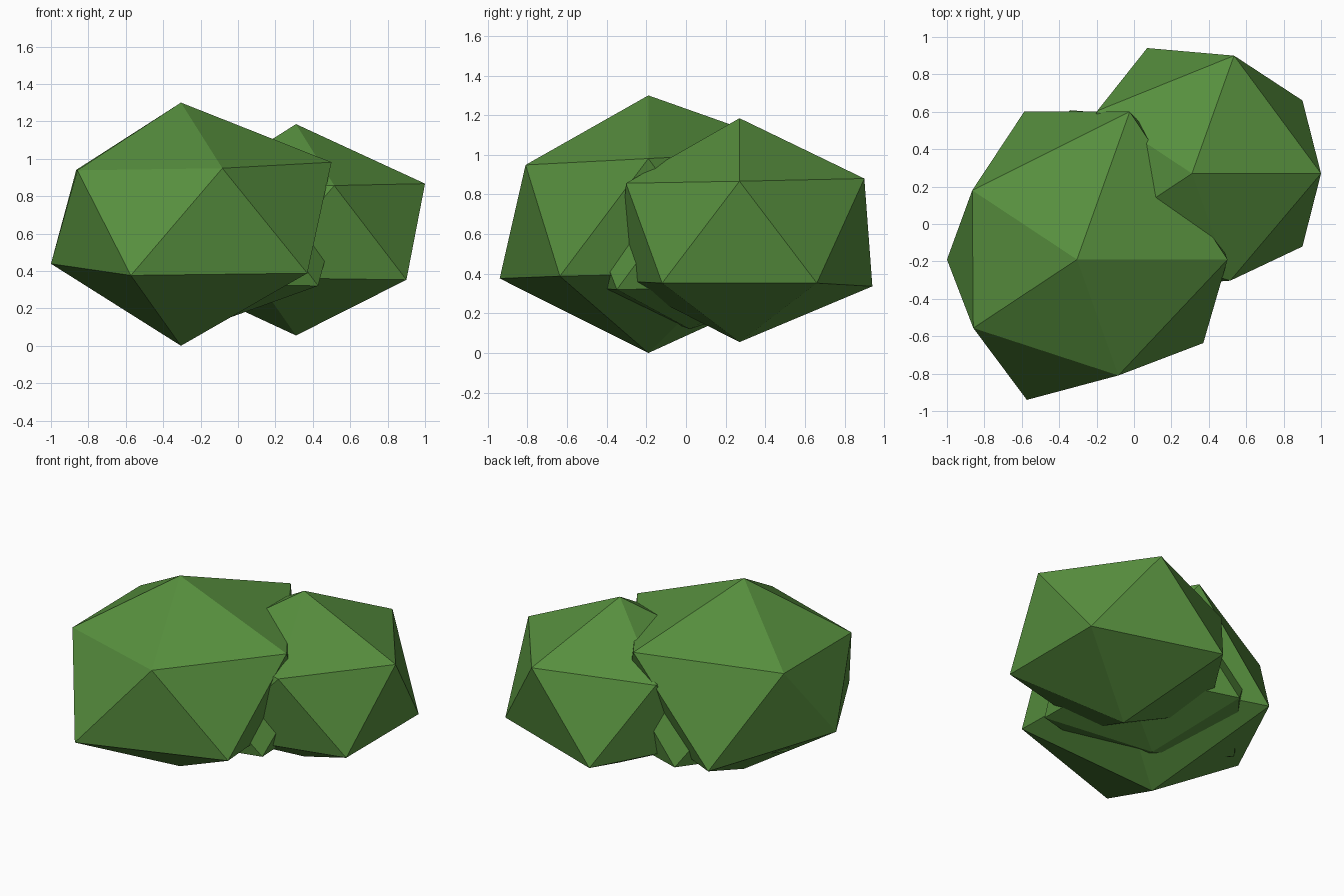
import bpy, bmesh, math

if "Cube" in bpy.data.objects:
    bpy.data.objects.remove(bpy.data.objects["Cube"])

leaf = bpy.data.materials.new("leaf green")
leaf.diffuse_color = (0.095, 0.275, 0.048, 1.0)
leaf.use_nodes = True
leaf.node_tree.nodes["Principled BSDF"].inputs["Base Color"].default_value = leaf.diffuse_color

Y_SQUASH = 0.91   # every clump is slightly narrower front to back
RISE = 0.362      # ring height relative to ring radius


def clump(name, x, y, z, top, bottom, upper, lower):
    """Uneven 20-sided leaf clump: two five-point rings and two poles."""
    bm = bmesh.new()

    def ring(radii, offset, sign):
        pts = []
        for i, r in enumerate(radii):
            a = math.radians(72 * i + offset)
            pts.append(bm.verts.new((x + r * math.cos(a),
                                     y + r * math.sin(a) * Y_SQUASH,
                                     z + sign * r * RISE)))
        return pts

    u, l = ring(upper, 0, 1), ring(lower, 36, -1)
    t, b = bm.verts.new((x, y, top)), bm.verts.new((x, y, bottom))
    for i in range(5):
        j = (i + 1) % 5
        bm.faces.new((t, u[i], u[j]))
        bm.faces.new((u[i], l[i], u[j]))
        bm.faces.new((l[i], l[j], u[j]))
        bm.faces.new((b, l[j], l[i]))
    bmesh.ops.recalc_face_normals(bm, faces=bm.faces)
    me = bpy.data.meshes.new(name)
    bm.to_mesh(me)
    bm.free()
    me.materials.append(leaf)
    ob = bpy.data.objects.new(name, me)
    bpy.context.collection.objects.link(ob)
    return ob


# Large clump at front left
clump("large_leaf_clump", -0.305, -0.19, 0.69, 1.30, 0.0,
      (0.805, 0.913, 0.692, 0.685, 0.716),
      (0.78, 0.913, 0.695, 0.867, 0.835))
# Medium clump at back right
clump("medium_leaf_clump", 0.31, 0.27, 0.617, 1.185, 0.055,
      (0.69, 0.728, 0.626, 0.65, 0.662),
      (0.73, 0.775, 0.68, 0.70, 0.73))
# Low clump tucked between the two
clump("low_leaf_clump", -0.13, 0.02, 0.57, 0.95, 0.12,
      (0.69, 0.64, 0.64, 0.64, 0.64),
      (0.66, 0.68, 0.66, 0.66, 0.69))
